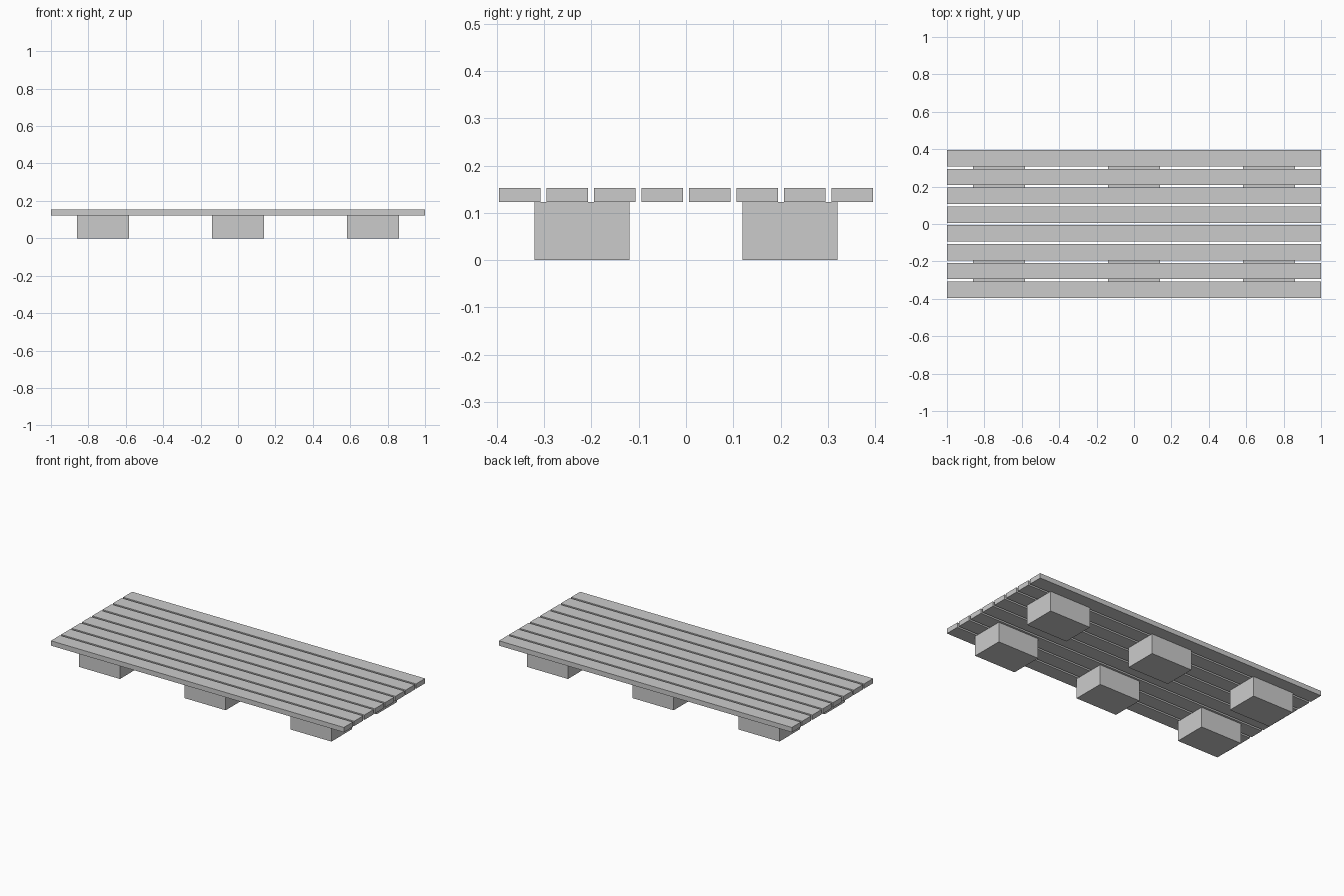
import bpy

# Remove the default cube
default = bpy.data.objects.get("Cube")
if default:
    bpy.data.objects.remove(default, do_unlink=True)

# Single plain grey
GREY = (0.6, 0.6, 0.6, 1)
grey = bpy.data.materials.new("plain_grey")
grey.use_nodes = True
grey.diffuse_color = GREY
grey.node_tree.nodes["Principled BSDF"].inputs["Base Color"].default_value = GREY


def box(name, centre, size):
    bpy.ops.mesh.primitive_cube_add(size=1, location=centre)
    obj = bpy.context.object
    obj.name = name
    obj.scale = size
    bpy.ops.object.transform_apply(location=False, rotation=False, scale=True)
    obj.data.materials.append(grey)
    return obj


BLOCK_HEIGHT = 0.123
SLAT_THICKNESS = 0.03
SLAT_COUNT = 8
SLAT_PITCH = 0.1005

# Deck slats running the full length
for i in range(SLAT_COUNT):
    y = (i - (SLAT_COUNT - 1) / 2) * SLAT_PITCH
    box(f"deck_slat_{i + 1}", (0, y, BLOCK_HEIGHT + SLAT_THICKNESS / 2),
        (2, 0.088, SLAT_THICKNESS))

# Two rows of three support blocks
for row, y in (("front", -0.22), ("back", 0.22)):
    for side, x in (("right", -0.722), ("middle", 0), ("left", 0.722)):
        box(f"{row}_{side}_block", (x, y, BLOCK_HEIGHT / 2),
            (0.28, 0.2, BLOCK_HEIGHT))
